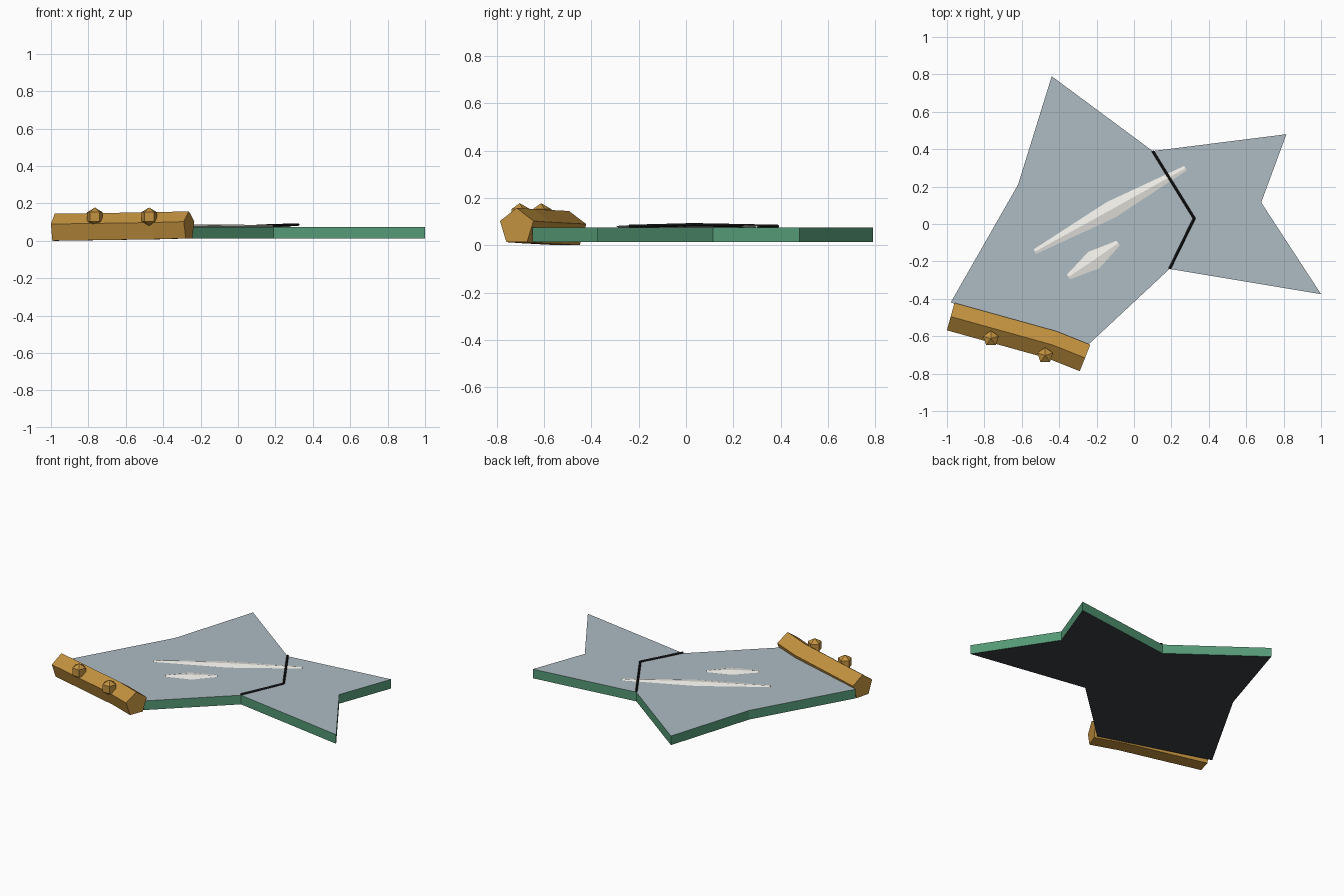
import bpy, bmesh
from math import sin, cos, tau
from mathutils import Vector, Matrix

if "Cube" in bpy.data.objects:
    bpy.data.objects.remove(bpy.data.objects["Cube"])


def material(name, rgb):
    m = bpy.data.materials.new(name)
    m.diffuse_color = (*rgb, 1)
    m.use_nodes = True
    m.node_tree.nodes["Principled BSDF"].inputs["Base Color"].default_value = m.diffuse_color
    return m


GLASS = material("silver_glass", (0.42, 0.50, 0.55))
EDGE = material("green_edge", (0.09, 0.32, 0.18))
BACK = material("dark_backing", (0.045, 0.05, 0.06))
GOLD = material("gold", (0.55, 0.29, 0.05))
CRACK = material("black", (0.01, 0.01, 0.01))
GLINT = material("white", (0.88, 0.87, 0.82))


def finish(bm, name, *mats):
    bmesh.ops.recalc_face_normals(bm, faces=bm.faces)
    mesh = bpy.data.meshes.new(name)
    bm.to_mesh(mesh)
    bm.free()
    for m in mats:
        mesh.materials.append(m)
    ob = bpy.data.objects.new(name, mesh)
    bpy.context.collection.objects.link(ob)
    return ob


def sweep(name, path, widths, heights, sides, mat):
    """Sweep a polygon, one corner up, along a path with mitred joints."""
    bm = bmesh.new()
    pts = [Vector(p) for p in path]
    rings = []
    for i, p in enumerate(pts):
        a = (p - pts[max(i - 1, 0)]).normalized()
        b = (pts[min(i + 1, len(pts) - 1)] - p).normalized()
        t = (a + b).normalized()
        side = Vector((-t.y, t.x, 0)).normalized()
        miter = 1 / max(t.dot(a), t.dot(b))
        rings.append([bm.verts.new(
            p + side * sin(tau * k / sides) * widths[i] * miter
            + Vector((0, 0, cos(tau * k / sides) * heights[i])))
            for k in range(sides)])
    for r, s in zip(rings, rings[1:]):
        for k in range(sides):
            j = (k + 1) % sides
            bm.faces.new((r[k], r[j], s[j], s[k]))
    bm.faces.new(rings[0])
    bm.faces.new(rings[-1])
    return finish(bm, name, mat)


# Mirror shard: silver top, green rim, dark back
outline = [(-0.44, 0.79), (0.10, 0.39), (0.815, 0.48), (0.68, 0.115),
           (1.0, -0.375), (0.19, -0.24), (-0.25, -0.65), (-0.98, -0.42),
           (-0.62, 0.21)]
bm = bmesh.new()
base = bm.faces.new([bm.verts.new((x, y, 0.013)) for x, y in outline])
top = bmesh.ops.extrude_face_region(bm, geom=[base], use_keep_orig=True)["geom"]
bmesh.ops.translate(bm, vec=(0, 0, 0.062),
                    verts=[v for v in top if isinstance(v, bmesh.types.BMVert)])
bm.normal_update()
for f in bm.faces:
    z = f.calc_center_median().z
    f.material_index = 0 if z > 0.07 else 2 if z < 0.02 else 1
finish(bm, "mirror_shard", GLASS, EDGE, BACK)

# Broken piece of pentagonal frame
sweep("frame_piece",
      [(-0.98, -0.495, 0.065), (-0.44, -0.645, 0.073), (-0.262, -0.716, 0.078)],
      [0.08] * 3, [0.08] * 3, 5, GOLD)

# Frame beads
for i, (x, y) in enumerate([(-0.765, -0.613), (-0.475, -0.703)]):
    bm = bmesh.new()
    bmesh.ops.create_uvsphere(bm, u_segments=5, v_segments=3, radius=0.05,
                              matrix=Matrix.Translation((x, y, 0.128)))
    finish(bm, f"frame_bead_{i + 1}", GOLD)

# Crack across the glass
sweep("crack", [(0.10, 0.39, 0.08), (0.322, 0.03, 0.087), (0.19, -0.24, 0.08)],
      [0.007] * 3, [0.007] * 3, 4, CRACK)

# Tapered light streaks
sweep("long_glint", [(-0.53, -0.148, 0.079), (-0.125, 0.075, 0.079), (0.275, 0.298, 0.079)],
      [0.014, 0.047, 0.014], [0.004, 0.009, 0.004], 4, GLINT)
sweep("short_glint", [(-0.35, -0.283, 0.079), (-0.215, -0.193, 0.079), (-0.084, -0.102, 0.079)],
      [0.015, 0.053, 0.015], [0.004, 0.009, 0.004], 4, GLINT)
